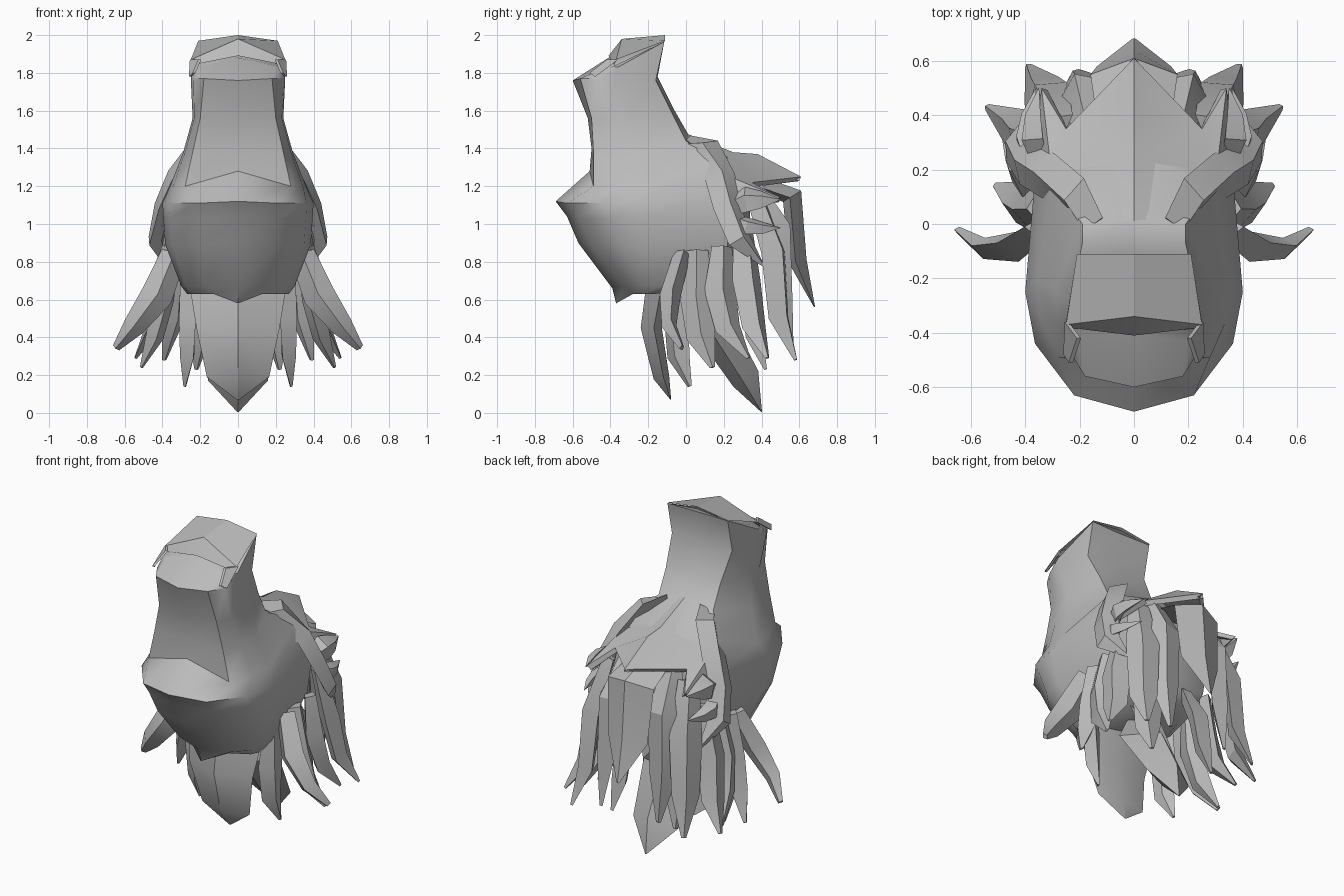
import bpy, bmesh, math
from mathutils import Vector

cube = bpy.data.objects.get("Cube")
if cube:
    bpy.data.objects.remove(cube, do_unlink=True)

grey = bpy.data.materials.new("plain_grey")
grey.use_nodes = True
colour = (0.5, 0.5, 0.5, 1)
grey.diffuse_color = colour
grey.node_tree.nodes["Principled BSDF"].inputs["Base Color"].default_value = colour


def finish(name, bm, angle=35, mirror=False):
    """Turn a bmesh into a shaded object, optionally mirrored across x."""
    bmesh.ops.recalc_face_normals(bm, faces=bm.faces[:])
    mesh = bpy.data.meshes.new(name)
    bm.to_mesh(mesh)
    bm.free()
    mesh.materials.append(grey)
    obj = bpy.data.objects.new(name, mesh)
    bpy.context.collection.objects.link(obj)
    if mirror:
        obj.modifiers.new("mirror", 'MIRROR').use_mirror_merge = False
    bpy.ops.object.select_all(action='DESELECT')
    obj.select_set(True)
    bpy.context.view_layer.objects.active = obj
    bpy.ops.object.shade_smooth_by_angle(angle=math.radians(angle))


def loft(bm, rings):
    """Bridge closed rings of equal length and cap both ends."""
    loops = [[bm.verts.new(p) for p in ring] for ring in rings]
    n = len(loops[0])
    for a, b in zip(loops, loops[1:]):
        for i in range(n):
            j = (i + 1) % n
            bm.faces.new((a[i], a[j], b[j], b[i]))
    bm.faces.new(loops[0])
    bm.faces.new(loops[-1])


def feather(name, path, width, thick, profile=(0.65, 1, 0.85, 0.15), mirror=True, facing=None):
    """Ridged blade along a path, facing away from the body axis unless told otherwise."""
    pts = [Vector(p) for p in path]
    rings = []
    for i, p in enumerate(pts):
        tangent = (pts[min(i + 1, len(pts) - 1)] - pts[max(i - 1, 0)]).normalized()
        out = Vector((p.x, p.y - 0.1, 0)).normalized() + Vector((0, 0, 0.5))
        if facing:
            out = Vector(facing)
        out = (out - tangent * out.dot(tangent)).normalized()
        side = tangent.cross(out) * width * profile[i] / 2
        ridge = out * thick * profile[i]
        rings.append([p + side, p + ridge, p - side, p - ridge * 0.6])
    bm = bmesh.new()
    loft(bm, rings)
    finish(name, bm, 25, mirror)


# Body and neck: front z, side z, back z, front y, corner, side, back corner, back y
body_rings = [
    (.58, .63, .70, -.37, .13, -.28, .27, -.16, .20, .18, .26),
    (.66, .67, .74, -.39, .18, -.33, .30, -.14, .25, .22, .30),
    (.90, .89, .90, -.57, .21, -.50, .385, -.22, .33, .22, .33),
    (1.04, 1.03, 1.04, -.63, .22, -.57, .395, -.25, .35, .22, .34),
    (1.12, 1.11, 1.18, -.69, .22, -.63, .40, -.25, .36, .22, .34),
    (1.28, 1.20, 1.36, -.51, .28, -.49, .36, -.20, .30, .15, .25),
    (1.40, 1.38, 1.46, -.50, .24, -.49, .29, -.24, .19, .00, .02),
    (1.56, 1.56, 1.60, -.52, .20, -.50, .24, -.30, .19, -.07, -.06),
    (1.76, 1.77, 1.78, -.60, .18, -.56, .25, -.38, .21, -.16, -.15),
    (1.88, 1.83, 1.985, -.41, .20, -.43, .25, -.36, .21, -.115, -.115),
]
rings = []
for zf, zs, zb, yf, cx, cy, sx, sy, bx, by, yb in body_rings:
    cheek = (sx * .8 + cx * .2, (sy + cy) / 2, zs)
    half = [(cx, cy, zs), cheek, (sx, sy, zs), (bx, by, zb - .02)]
    left = [(-x, y, z) for x, y, z in reversed(half)]
    rings.append([(0, yf, zf)] + half + [(0, yb, zb)] + left)
bm = bmesh.new()
loft(bm, rings)
finish("body_and_neck", bm, 44)

# Hood roof with its thin brim
bm = bmesh.new()
brim = [(-.25, -.38, 1.84), (0, -.41, 1.89), (.25, -.38, 1.84)]
fold = [(-.25, -.37, 1.87), (0, -.34, 1.98), (.25, -.37, 1.87)]
rear = [(-.21, -.11, 1.97), (0, -.11, 2.0), (.21, -.11, 1.97)]
rows = [[bm.verts.new(p) for p in row] for row in (brim, fold, rear)]
for a, b in zip(rows, rows[1:]):
    for i in range(2):
        bm.faces.new((a[i], a[i + 1], b[i + 1], b[i]))
finish("hood", bm, 25)

# Pointed cheek tabs under the hood
bm = bmesh.new()
tab = [(.255, -.36, 1.87), (.21, -.42, 1.87), (.24, -.51, 1.8), (.26, -.48, 1.78)]
loft(bm, [tab, [(x - .015, y, z) for x, y, z in tab]])
finish("cheek_tab", bm, 25, True)

# Zigzag back cover
bm = bmesh.new()
inner = [(0, .0, 1.48), (0, .25, 1.38), (0, .38, 1.37), (0, .61, 1.25)]
outer = [(.2, .02, 1.40), (.3, .16, 1.28), (.25, .35, 1.22), (.34, .5, 1.14), (.37, .25, 1.1)]
c = [bm.verts.new(p) for p in inner]
o = [bm.verts.new(p) for p in outer]
for face in ((c[0], c[1], o[1], o[0]), (c[1], c[2], o[2], o[1]),
             (c[2], c[3], o[2]), (o[1], o[2], o[3]), (o[1], o[3], o[4])):
    bm.faces.new(face)
bmesh.ops.recalc_face_normals(bm, faces=bm.faces[:])
bmesh.ops.solidify(bm, geom=bm.faces[:], thickness=.03)
finish("back_cover", bm, 30, True)

# Broad centre feathers
feather("front_bib", [(0, -.12, .72), (0, -.17, .45), (0, -.12, .19), (0, -.08, .07)],
        .44, .07, (1.2, 1, .75, .03), False)
feather("lower_tail", [(0, .08, .75), (0, .12, .45), (0, .3, .17), (0, .4, .005)],
        .42, .13, (.9, 1, .75, .02), False)
feather("upper_tail", [(0, .32, 1.22), (0, .55, 1.14), (0, .58, .8), (0, .68, .56)],
        .32, .07, (.8, 1, .85, .05), False)

# Paired hanging feathers
feather("flared_feather", [(.34, -.01, .84), (.43, -.07, .62), (.55, -.08, .46), (.645, -.02, .345)],
        .17, .07, (.8, 1, .7, .25), True, (0, -1, 0))
feather("front_feather", [(.27, -.05, .76), (.26, -.05, .5), (.26, -.04, .3), (.28, .02, .14)], .15, .06)
feather("side_feather", [(.35, .06, .86), (.38, .06, .6), (.43, .08, .4), (.51, .14, .24)], .18, .07)
feather("side_rear_feather", [(.36, .19, .88), (.39, .18, .65), (.42, .22, .45), (.48, .33, .29)], .17, .07)
feather("outer_rear_feather", [(.33, .3, 1.0), (.40, .32, .7), (.44, .36, .45), (.54, .43, .29)], .17, .07)
feather("rear_feather", [(.27, .36, 1.16), (.32, .46, .85), (.34, .49, .5), (.39, .58, .28)], .19, .07)
feather("inner_rear_feather", [(.16, .36, 1.2), (.19, .49, .98), (.2, .51, .6), (.2, .56, .32)], .19, .07)
feather("under_feather", [(.16, .25, .8), (.18, .34, .6), (.2, .36, .4), (.22, .42, .23)], .17, .07)

# Curved shoulder plumes with their small spikes
feather("shoulder_plume", [(.14, .0, 1.40), (.21, .1, 1.39), (.32, .18, 1.25),
                           (.39, .22, 1.09), (.43, .28, .92), (.38, .41, .78)],
        .17, .06, (.9, 1.05, 1, .95, .85, .1))
feather("plume_spike_upper", [(.34, .24, 1.1), (.37, .32, 1.13), (.37, .4, 1.13), (.35, .5, 1.13)],
        .15, .05, (.8, 1, .7, .03))
feather("plume_spike_lower", [(.38, .24, 1.02), (.4, .32, .99), (.39, .4, .98), (.36, .5, .98)],
        .11, .04, (.8, 1, .7, .03))
